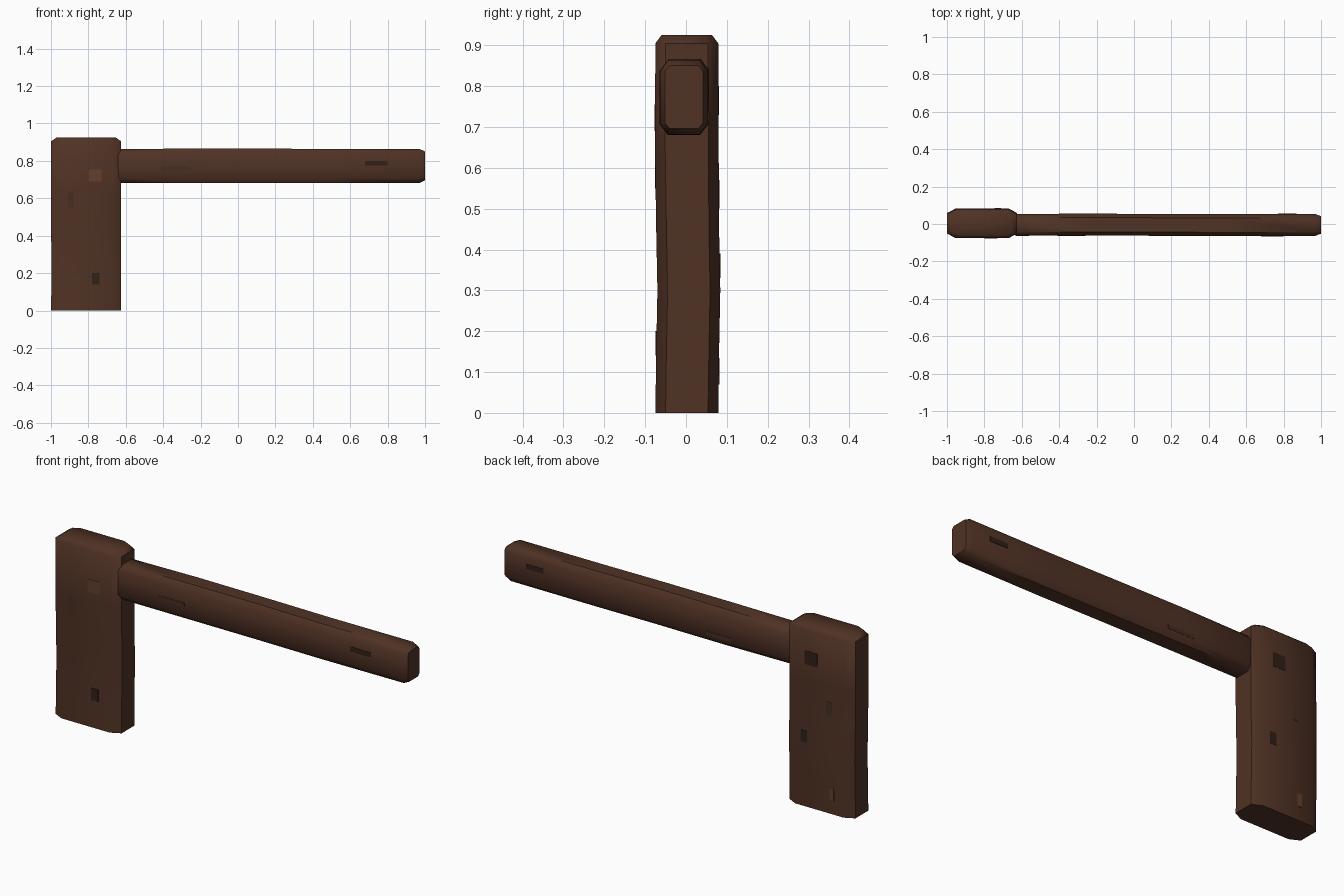
import bpy, bmesh, math


def material(name, color):
    m = bpy.data.materials.new(name)
    m.diffuse_color = (*color, 1)
    return m


WOOD = material("dark_wood", (0.080, 0.032, 0.018))
LIGHT = material("light_grain", (0.125, 0.050, 0.026))
FAINT = material("faint_grain", (0.060, 0.026, 0.016))
DARK = material("dark_grain", (0.032, 0.014, 0.009))


def octagon(a, b, ca, cb):
    """Chamfered rectangle with half sizes a, b and corner cuts ca, cb."""
    return [(a, -b + cb), (a, b - cb), (a - ca, b), (-a + ca, b),
            (-a, b - cb), (-a, -b + cb), (-a + ca, -b), (a - ca, -b)]


def beam(name, stations, place):
    """Loft octagon rings; each station is (distance, shift_a, shift_b, a, b, ca, cb)."""
    bm = bmesh.new()
    rings = [[bm.verts.new(place(t, da + u, db + v)) for u, v in octagon(*size)]
             for t, da, db, *size in stations]
    for lo, hi in zip(rings, rings[1:]):
        for i in range(8):
            j = (i + 1) % 8
            bm.faces.new((lo[i], lo[j], hi[j], hi[i]))
    bm.faces.new(rings[0][::-1])
    bm.faces.new(rings[-1])
    bmesh.ops.recalc_face_normals(bm, faces=bm.faces[:])
    me = bpy.data.meshes.new(name)
    bm.to_mesh(me)
    bm.free()
    ob = bpy.data.objects.new(name, me)
    bpy.context.collection.objects.link(ob)
    me.materials.append(WOOD)
    bpy.ops.object.select_all(action='DESELECT')
    bpy.context.view_layer.objects.active = ob
    ob.select_set(True)
    bpy.ops.object.shade_smooth_by_angle(angle=math.radians(50))
    return ob


# Upright post, slightly bowed toward the back
beam("post", [
    (0.000, -0.812, 0.002, 0.187, 0.077, 0.050, 0.025),
    (0.150, -0.812, 0.004, 0.186, 0.077, 0.048, 0.025),
    (0.300, -0.812, 0.007, 0.186, 0.077, 0.046, 0.025),
    (0.450, -0.812, 0.004, 0.187, 0.077, 0.046, 0.025),
    (0.650, -0.812, 0.002, 0.187, 0.078, 0.046, 0.025),
    (0.905, -0.812, 0.002, 0.187, 0.077, 0.046, 0.025),
    (0.925, -0.812, 0.002, 0.158, 0.062, 0.035, 0.018),
], lambda t, u, v: (u, v, t))

# Horizontal arm, let into the side of the post
beam("arm", [
    (-0.650, -0.005, 0.773, 0.050, 0.080, 0.018, 0.024),
    (-0.630, -0.005, 0.773, 0.058, 0.090, 0.020, 0.026),
    (-0.250, -0.003, 0.774, 0.059, 0.092, 0.020, 0.026),
    (0.150, -0.005, 0.774, 0.058, 0.092, 0.020, 0.026),
    (0.500, -0.006, 0.772, 0.059, 0.091, 0.020, 0.026),
    (0.970, -0.005, 0.773, 0.058, 0.091, 0.020, 0.026),
    (1.000, -0.005, 0.773, 0.047, 0.077, 0.012, 0.014),
], lambda t, u, v: (t, u, v))


def patch(name, x0, x1, z0, z1, y, mat):
    """Thin grain mark set into a face at depth y."""
    bpy.ops.mesh.primitive_cube_add(size=1, location=((x0 + x1) / 2, y, (z0 + z1) / 2))
    ob = bpy.context.object
    ob.name = name
    ob.scale = (x1 - x0, 0.012, z1 - z0)
    ob.data.materials.append(mat)


# Grain marks on the front and back faces
for i, (x0, x1, z0, z1, y, mat) in enumerate([
    (-0.80, -0.73, 0.69, 0.755, -0.071, LIGHT),
    (-0.91, -0.88, 0.55, 0.63, -0.070, FAINT),
    (-0.78, -0.74, 0.14, 0.20, -0.069, DARK),
    (-0.80, -0.73, 0.73, 0.80, 0.075, DARK),
    (-0.885, -0.85, 0.50, 0.57, 0.076, FAINT),
    (-0.745, -0.71, 0.33, 0.39, 0.079, DARK),
    (-0.895, -0.87, 0.07, 0.135, 0.076, LIGHT),
]):
    patch(f"post_grain_{i}", x0, x1, z0, z1, y, mat)
for i, (x0, x1, z0, z1, y, mat) in enumerate([
    (0.68, 0.80, 0.775, 0.80, -0.060, DARK),
    (-0.41, -0.26, 0.752, 0.770, -0.058, FAINT),
    (0.77, 0.87, 0.78, 0.805, 0.049, DARK),
    (-0.30, -0.15, 0.715, 0.735, 0.051, FAINT),
]):
    patch(f"arm_grain_{i}", x0, x1, z0, z1, y, mat)
